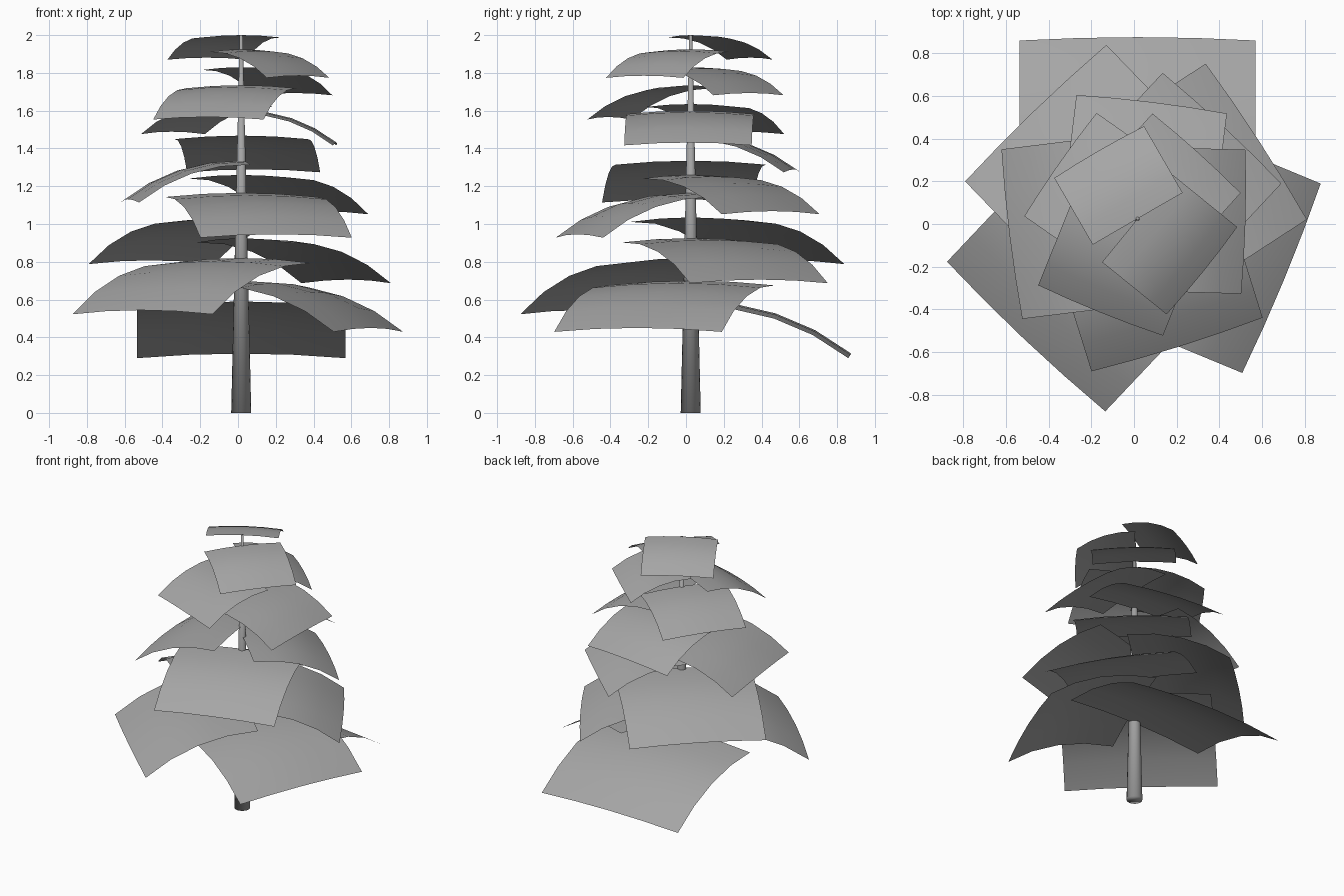
import bpy
import bmesh
from math import radians, sin, cos
from mathutils import Matrix, Vector

cube = bpy.data.objects.get("Cube")
if cube:
    bpy.data.objects.remove(cube, do_unlink=True)

CENTRE = Vector((0.017, 0.025, 0))


def make_material(name, colour):
    mat = bpy.data.materials.new(name)
    mat.use_nodes = True
    mat.diffuse_color = colour
    mat.node_tree.nodes["Principled BSDF"].inputs["Base Color"].default_value = colour
    return mat


grey = make_material("mid grey", (0.38, 0.38, 0.38, 1))


def add_object(name, bm):
    for face in bm.faces:
        face.smooth = True
    mesh = bpy.data.meshes.new(name)
    bm.to_mesh(mesh)
    bm.free()
    mesh.materials.append(grey)
    obj = bpy.data.objects.new(name, mesh)
    bpy.context.collection.objects.link(obj)


# Tapered trunk, smooth all over including its ends
bm = bmesh.new()
bmesh.ops.create_cone(bm, cap_ends=True, segments=16, radius1=0.053, radius2=0.008,
                      depth=2, matrix=Matrix.Translation(CENTRE + Vector((0, 0, 1))))
add_object("trunk", bm)


# Drooping bough sheet: bends down along its length, arches slightly across
def add_bough(index, heading, width, reach, height, droop):
    bends = [radians(a + droop) for a in (3, 13, 23, 33)]
    step = reach / sum(cos(a) for a in bends)
    place = Matrix.Translation(CENTRE + Vector((0, 0, height))) @ Matrix.Rotation(radians(heading), 4, 'Z')
    bm = bmesh.new()
    x = z = 0
    rows = []
    for i in range(len(bends) + 1):
        tilt = bends[0] if i == 0 else bends[-1] if i == 4 else (bends[i - 1] + bends[i]) / 2
        row = []
        for j in range(-2, 3):
            sag = 0.026 * width * (j / 2) ** 2
            row.append(bm.verts.new(place @ Vector((x - sag * sin(tilt), j * width / 4, z - sag * cos(tilt)))))
        rows.append(row)
        if i < len(bends):
            x += step * cos(bends[i])
            z -= step * sin(bends[i])
    for a, b in zip(rows, rows[1:]):
        for j in range(4):
            bm.faces.new((a[j], b[j], b[j + 1], a[j + 1]))
    add_object(f"bough_{index}", bm)


# Boughs from bottom to top: heading, width, reach, height, extra droop
boughs = [
    (90, 1.105, 0.85, 0.59, 0), (-22.5, 0.96, 0.743, 0.70, 0.6), (-133.4, 1.02, 0.775, 0.82, 1.6),
    (33, 0.87, 0.675, 0.925, 0), (134, 0.92, 0.70, 1.035, 0), (-72.6, 0.84, 0.63, 1.165, 1.2),
    (47, 0.76, 0.59, 1.26, 0), (187, 0.80, 0.605, 1.335, 0.6), (83, 0.71, 0.55, 1.468, 0),
    (-1.7, 0.675, 0.505, 1.60, 0.5), (145, 0.59, 0.45, 1.635, 0), (-112, 0.63, 0.473, 1.735, 1.6),
    (48, 0.556, 0.42, 1.83, 0), (-39, 0.526, 0.395, 1.925, 1.5), (120, 0.486, 0.367, 2.0, 0),
]
for n, spec in enumerate(boughs, 1):
    add_bough(n, *spec)
